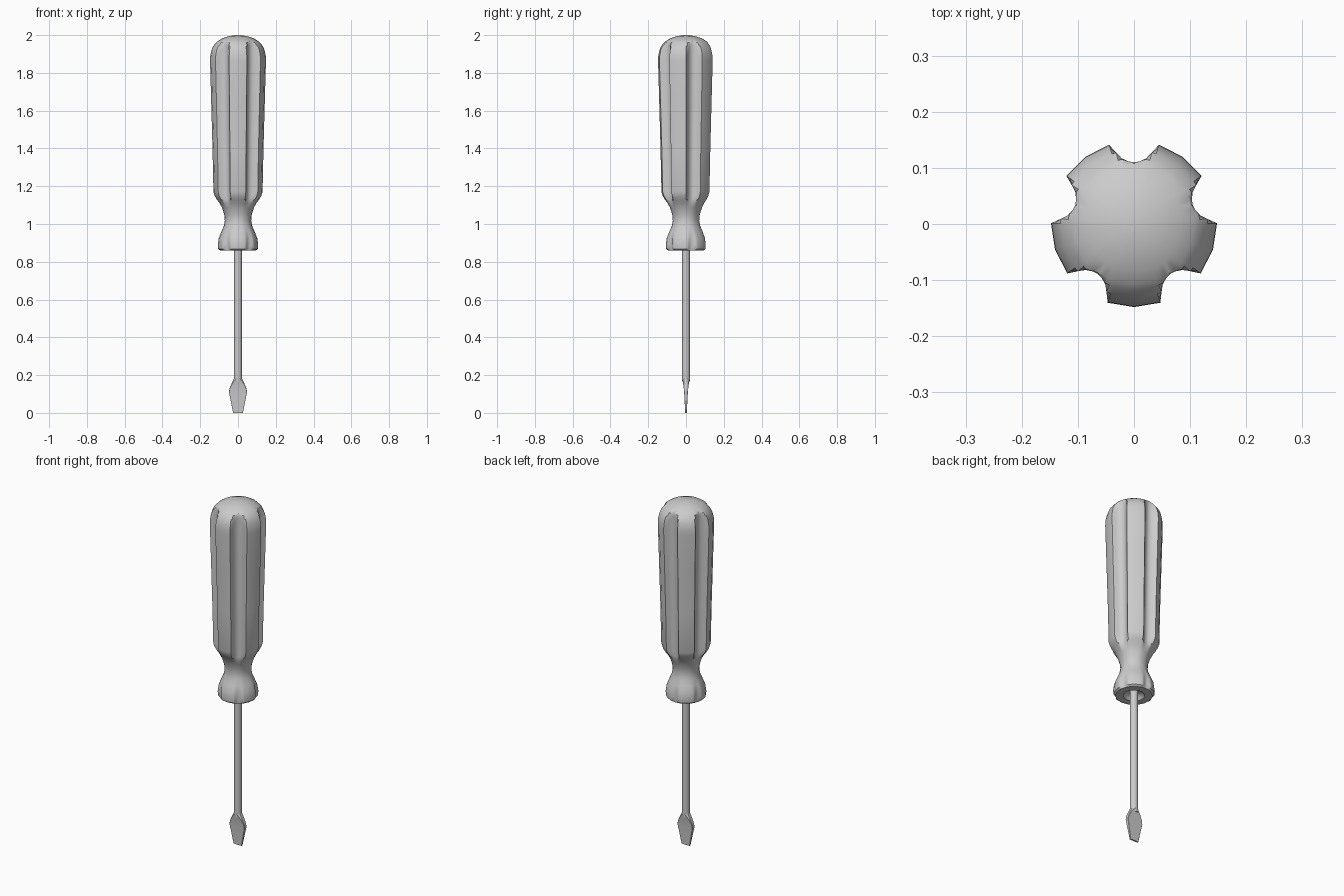
import bpy, bmesh
from math import sin, cos, radians, pi

if "Cube" in bpy.data.objects:
    bpy.data.objects.remove(bpy.data.objects["Cube"])


def loft(name, rings, angle=35):
    """Skin a list of equal-length point rings, capping both ends."""
    bm = bmesh.new()
    rows = [[bm.verts.new(p) for p in ring] for ring in rings]
    n = len(rows[0])
    for a, b in zip(rows, rows[1:]):
        for i in range(n):
            j = (i + 1) % n
            bm.faces.new((a[i], a[j], b[j], b[i]))
    bm.faces.new(rows[0][::-1])
    bm.faces.new(rows[-1])
    bmesh.ops.recalc_face_normals(bm, faces=bm.faces)
    mesh = bpy.data.meshes.new(name)
    bm.to_mesh(mesh)
    bm.free()
    obj = bpy.data.objects.new(name, mesh)
    bpy.context.collection.objects.link(obj)
    bpy.ops.object.select_all(action='DESELECT')
    obj.select_set(True)
    bpy.context.view_layer.objects.active = obj
    bpy.ops.object.shade_smooth_by_angle(angle=radians(angle))
    return obj


# Handle: turned profile (radius, z), with five grooves limiting the radius
profile = [(0.021, 0.885), (0.045, 0.875), (0.055, 0.86), (0.095, 0.86),
           (0.105, 0.868), (0.107, 0.89), (0.102, 0.925), (0.088, 0.96),
           (0.075, 0.99), (0.070, 1.02), (0.073, 1.05), (0.084, 1.085),
           (0.097, 1.11), (0.112, 1.13), (0.124, 1.15), (0.130, 1.17),
           (0.135, 1.40), (0.142, 1.65), (0.148, 1.86), (0.147, 1.89),
           (0.141, 1.92), (0.131, 1.943), (0.117, 1.96), (0.108, 1.968),
           (0.085, 1.982), (0.05, 1.994), (0.015, 2.0)]
# Groove section: angle from groove centre, floor radius (None = full profile)
section = [(-36, None), (-17.5, None), (-14, 0.131), (-10.5, 0.119), (-5, 0.112),
           (0, 0.110), (5, 0.112), (10.5, 0.119), (14, 0.131), (17.5, None)]


def handle_ring(r, z):
    t = min(max((z - 1.1) / 0.75, 0), 1)
    scale = 0.86 + 0.14 * t
    ring = []
    for k in range(5):
        for offset, floor in section:
            a = radians(90 + 72 * k + offset)
            rad = r if floor is None else min(r, floor * scale)
            ring.append((rad * cos(a), rad * sin(a), z))
    return ring


loft("handle", [handle_ring(r, z) for r, z in profile])

# Shaft
loft("shaft", [[(0.021 * cos(i * pi / 8), 0.021 * sin(i * pi / 8), z)
                for i in range(16)] for z in (0.165, 0.89)])

# Flat blade: half width, half thickness, corner chamfer, height
blade = [(0.026, 0.004, 0.001, 0.0), (0.037, 0.007, 0.001, 0.055),
         (0.048, 0.010, 0.001, 0.11), (0.045, 0.012, 0.002, 0.13),
         (0.034, 0.015, 0.004, 0.155), (0.021, 0.021, 0.012, 0.183)]


def blade_ring(w, t, c, z):
    return [(x, y, z) for x, y in (
        (w, -t + c), (w, t - c), (w - c, t), (-w + c, t),
        (-w, t - c), (-w, -t + c), (-w + c, -t), (w - c, -t))]


loft("blade", [blade_ring(*b) for b in blade], 25)
